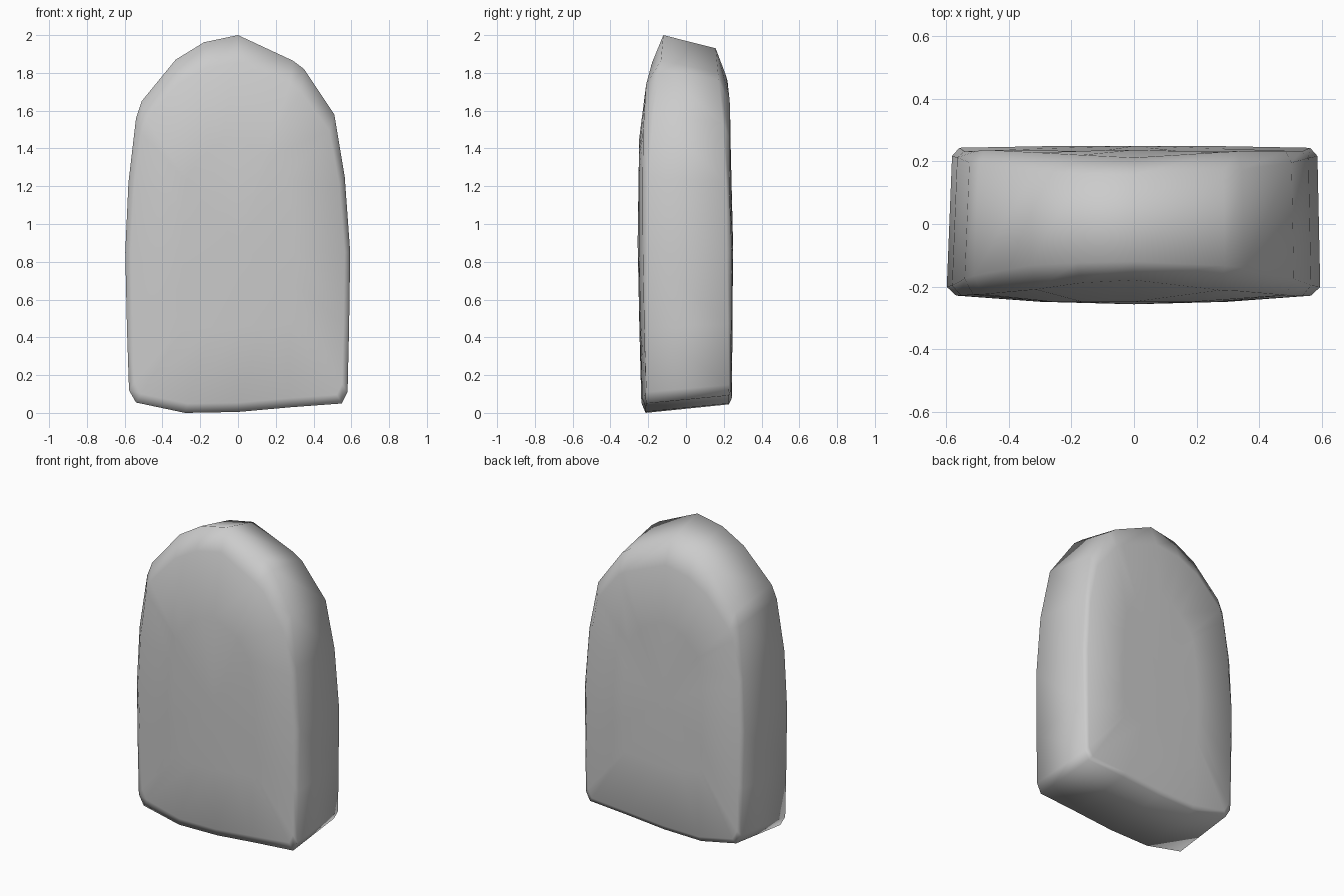
import bpy, bmesh

if "Cube" in bpy.data.objects:
    bpy.data.objects.remove(bpy.data.objects["Cube"])

# Front silhouette (x, z), clockwise from the crown
OUTLINE = [(0, 2.0), (0.29, 1.865), (0.35, 1.82), (0.51, 1.58), (0.565, 1.25),
           (0.594, 0.85), (0.588, 0.45), (0.58, 0.11), (0.55, 0.05), (0.28, 0.03),
           (0, 0.005), (-0.28, 0.0), (-0.54, 0.055), (-0.577, 0.12), (-0.588, 0.45),
           (-0.597, 0.85), (-0.58, 1.22), (-0.54, 1.56), (-0.51, 1.65),
           (-0.33, 1.87), (-0.18, 1.962)]

# Depth by height: (z, y) for the rounded rims and the broad faces
FRONT_RIM = [(0, -0.215), (1.25, -0.2), (1.6, -0.175), (1.85, -0.135), (2, -0.12)]
FRONT_FACE = [(0, -0.235), (0.8, -0.256), (1.3, -0.254), (1.55, -0.244), (1.75, -0.215), (2, -0.13)]
BACK_RIM = [(0, 0.228), (1.2, 0.212), (1.55, 0.195), (1.8, 0.17), (2, 0.15)]
BACK_FACE = [(0, 0.242), (0.9, 0.25), (1.3, 0.23), (1.55, 0.244), (1.75, 0.222), (2, 0.15)]
MID = 0.9


def lerp(table, z):
    for (z0, y0), (z1, y1) in zip(table, table[1:]):
        if z <= z1:
            return y0 + (y1 - y0) * max(0, (z - z0) / (z1 - z0))
    return table[-1][1]


def ring(bm, table, kx, up, down, edge, back=False):
    """Scaled copy of the outline; edge pulls its far sides toward y = 0."""
    verts = []
    for x, z in OUTLINE:
        if back:
            x *= 0.972 if x < 0 else 0.985
            z = 0.045 + z * (1.93 - 0.045) / 2
        x *= kx
        z = MID + (z - MID) * (up if z > MID else down)
        y = lerp(table, z) * (1 - edge * (abs(x) / 0.6) ** 2)
        verts.append(bm.verts.new((x, y, z)))
    return verts


bm = bmesh.new()
rings = [
    ring(bm, FRONT_FACE, 0.5, 0.5, 0.5, 0.12),
    ring(bm, FRONT_FACE, 0.95, 0.87, 0.945, 0.12),
    ring(bm, FRONT_RIM, 1, 1, 1, 0.02),
    ring(bm, BACK_RIM, 1, 1, 1, 0, True),
    ring(bm, BACK_FACE, 0.96, 0.86, 0.965, 0.03, True),
    ring(bm, BACK_FACE, 0.5, 0.5, 0.5, 0.03, True),
]
n = len(OUTLINE)
for a, b in zip(rings, rings[1:]):
    for i in range(n):
        j = (i + 1) % n
        bm.faces.new((a[i], a[j], b[j], b[i]))

# Close the two broad faces with a fan
for loop, y in ((rings[0], -0.256), (rings[-1], 0.249)):
    c = bm.verts.new((0, y, MID))
    for i in range(n):
        bm.faces.new((loop[i], loop[(i + 1) % n], c))

bmesh.ops.recalc_face_normals(bm, faces=bm.faces)
for f in bm.faces:
    f.smooth = True
mesh = bpy.data.meshes.new("standing_stone")
bm.to_mesh(mesh)
bm.free()
stone = bpy.data.objects.new("standing_stone", mesh)
bpy.context.collection.objects.link(stone)
